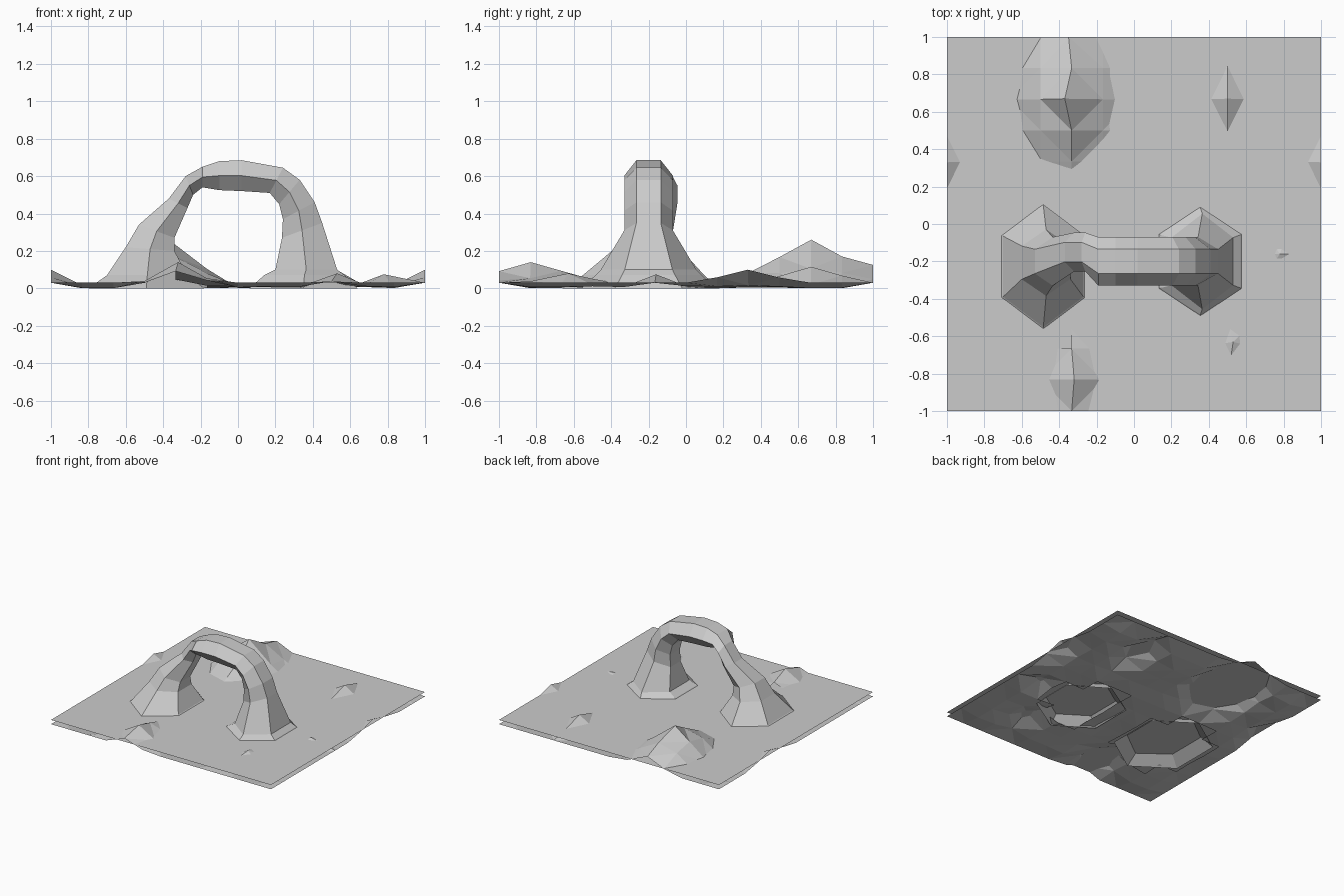
import bpy, bmesh, random
from math import hypot
from mathutils import Vector

random.seed(4)
cube = bpy.data.objects.get("Cube")
if cube:
    bpy.data.objects.remove(cube)

grey = (0.6, 0.6, 0.6, 1)
stone = bpy.data.materials.new("grey_stone")
stone.use_nodes = True
stone.diffuse_color = grey
stone.node_tree.nodes["Principled BSDF"].inputs["Base Color"].default_value = grey


def finish(bm, name):
    """Turn a bmesh into a flat-shaded stone object."""
    mesh = bpy.data.meshes.new(name)
    bm.to_mesh(mesh)
    bm.free()
    mesh.materials.append(stone)
    obj = bpy.data.objects.new(name, mesh)
    bpy.context.collection.objects.link(obj)


def make_grid(segments):
    """Start a bmesh with a square grid as wide as the whole model."""
    bm = bmesh.new()
    bmesh.ops.create_grid(bm, x_segments=segments, y_segments=segments, size=1)
    return bm


def falloff(point, centre, reach):
    """One at the centre, falling evenly to zero at the reach and negative beyond."""
    offset = point - Vector(centre)
    return 1 - hypot(offset.x / reach[0], offset.y / reach[1])


# Flat ground sheet
sheet_height = 0.065
bm = make_grid(1)
bmesh.ops.translate(bm, verts=bm.verts, vec=(0, 0, sheet_height))
finish(bm, "ground_sheet")

# Terrain mounds as peak position, height and reach along x and y
mounds = [
    dict(centre=(-0.37, 0.67), height=0.26, reach=(0.34, 0.5)),
    dict(centre=(-0.35, 1), height=0.125, reach=(0.3, 0.3)),
    dict(centre=(-0.32, -0.83), height=0.14, reach=(0.25, 0.5)),
    dict(centre=(0.5, 0.67), height=0.115, reach=(0.2, 0.4)),
    dict(centre=(0.53, -0.63), height=0.08, reach=(0.2, 0.4)),
    dict(centre=(0.78, -0.16), height=0.075, reach=(0.2, 0.2)),
    dict(centre=(-1, 0.33), height=0.1, reach=(0.2, 0.4)),
    dict(centre=(1, 0.33), height=0.1, reach=(0.2, 0.4)),
]

# Rolling terrain: move the nearest vertex to each peak, then lift everything
bm = make_grid(12)
for mound in mounds:
    peak = Vector(mound["centre"])
    nearest = min(bm.verts, key=lambda v: (v.co.xy - peak).length)
    nearest.co.xy = peak
for v in bm.verts:
    on_rim = max(abs(v.co.x), abs(v.co.y)) > 0.99
    ground = 0.03 if on_rim else random.uniform(0, 0.012)
    lifts = [m["height"] * falloff(v.co.xy, m["centre"], m["reach"]) for m in mounds]
    v.co.z = max(ground, *lifts)

# Open the terrain beneath both hollow arch legs
feet = [dict(centre=(-0.5, -0.24), reach=(0.28, 0.4)),
        dict(centre=(0.35, -0.2), reach=(0.26, 0.33))]
under = [f for f in bm.faces
         if any(falloff(f.calc_center_median().xy, **foot) > 0 for foot in feet)]
bmesh.ops.delete(bm, geom=under, context="FACES")
bmesh.ops.triangulate(bm, faces=bm.faces)
finish(bm, "terrain")

# Arch profile in x and z, outer and inner edges paired from right foot to left foot
outer = [(-0.8, 0), (-0.7, 0.07), (-0.6, 0.22), (-0.53, 0.34), (-0.37, 0.48),
         (-0.28, 0.6), (-0.19, 0.65), (-0.1, 0.68), (0.02, 0.685), (0.24, 0.645),
         (0.33, 0.58), (0.41, 0.46), (0.45, 0.35), (0.53, 0.1), (0.57, 0.07), (0.64, 0)]
inner = [(-0.18, 0), (-0.27, 0.07), (-0.34, 0.2), (-0.34, 0.27), (-0.27, 0.43),
         (-0.24, 0.5), (-0.19, 0.54), (-0.1, 0.525), (0.02, 0.52), (0.17, 0.51),
         (0.22, 0.45), (0.24, 0.37), (0.235, 0.27), (0.2, 0.1), (0.14, 0.07), (0.06, 0)]


def arch_ring(bm, out, inn):
    """Six-sided cross-section that grows deeper towards the feet."""
    middle = (Vector(out) + Vector(inn)) / 2
    spread = max(0, 1 - middle.y / 0.3) ** 1.5
    flare = 0.29 if middle.x < 0 else 0.23
    depth = 0.13 + flare * spread
    pinched = -0.4 < out[0] < -0.2
    if pinched:
        depth *= 0.8
    centre = -0.15 if pinched else -0.2 - 0.04 * spread * (middle.x < 0)
    half = depth / 2
    corners = [(out, -half), (out, half), (middle, depth),
               (inn, half), (inn, -half), (middle, -depth)]
    return [bm.verts.new((p[0], centre + y, p[1])) for p, y in corners]


# Rock arch: bridge neighbouring rings, leaving both feet open
bm = bmesh.new()
rings = [arch_ring(bm, out, inn) for out, inn in zip(outer, inner)]
for a, b in zip(rings, rings[1:]):
    for i in range(len(a)):
        bm.faces.new((a[i - 1], a[i], b[i], b[i - 1]))
bmesh.ops.recalc_face_normals(bm, faces=bm.faces)
finish(bm, "rock_arch")
